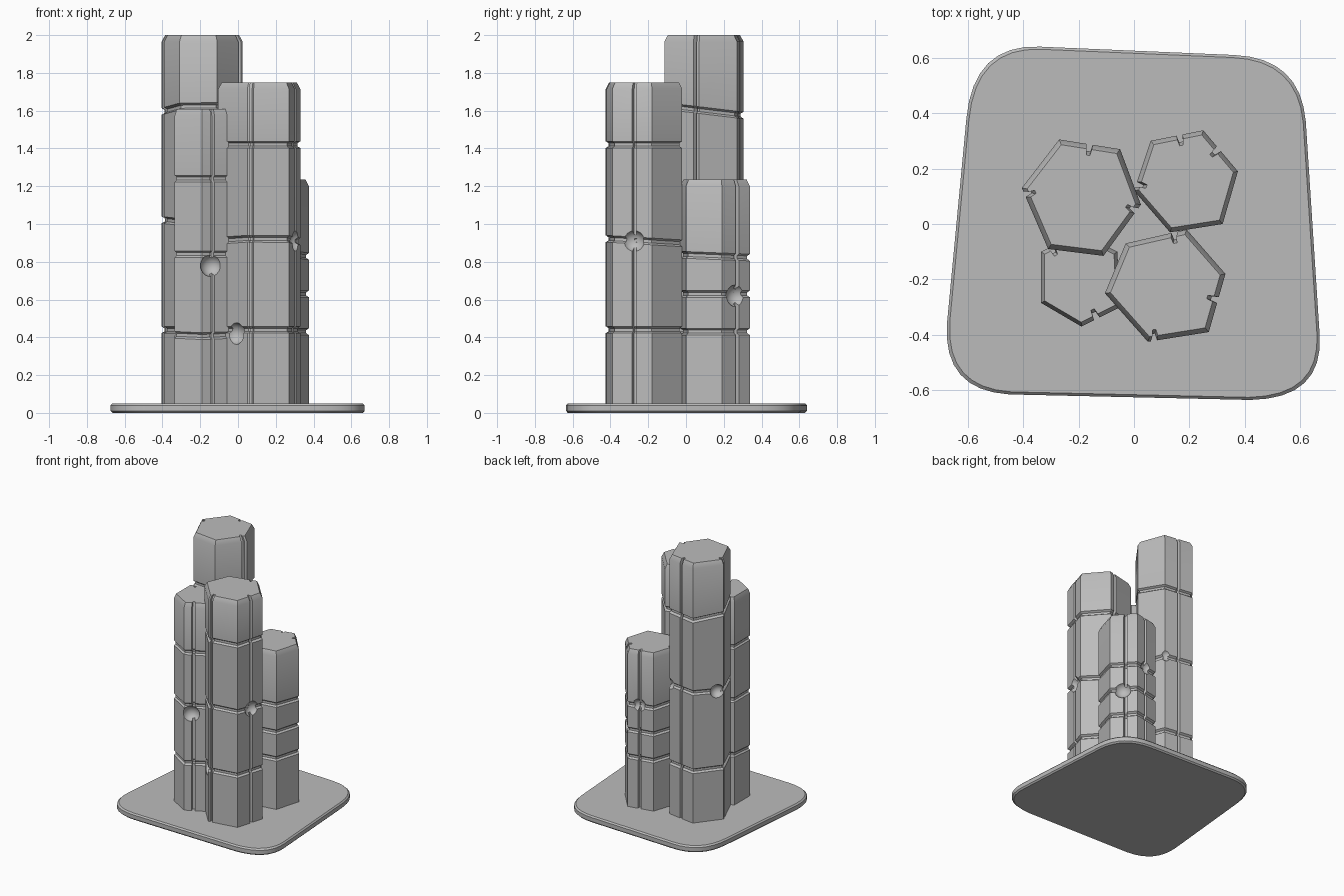
import bpy, bmesh
from mathutils import Vector

if "Cube" in bpy.data.objects:
    bpy.data.objects.remove(bpy.data.objects["Cube"])

stone = bpy.data.materials.new("grey_stone")
stone.diffuse_color = (0.5, 0.5, 0.5, 1)
stone.use_nodes = True
stone.node_tree.nodes["Principled BSDF"].inputs["Base Color"].default_value = stone.diffuse_color


def loft(name, rings):
    """Closed solid through a stack of equal-length point rings."""
    bm = bmesh.new()
    rows = [[bm.verts.new(p) for p in ring] for ring in rings]
    n = len(rows[0])
    for lo, hi in zip(rows, rows[1:]):
        for i in range(n):
            j = (i + 1) % n
            bm.faces.new((lo[i], lo[j], hi[j], hi[i]))
    bm.faces.new(rows[0][::-1])
    bm.faces.new(rows[-1])
    bmesh.ops.recalc_face_normals(bm, faces=bm.faces)
    me = bpy.data.meshes.new(name)
    bm.to_mesh(me)
    bm.free()
    me.materials.append(stone)
    ob = bpy.data.objects.new(name, me)
    bpy.context.collection.objects.link(ob)
    return ob


def activate(ob):
    bpy.ops.object.select_all(action='DESELECT')
    ob.select_set(True)
    bpy.context.view_layer.objects.active = ob


def cracked_outline(corners, cracks, width=0.022, depth=0.025):
    """Polygon with a narrow vertical crack at fraction t of given edges."""
    pts = []
    for i, c in enumerate(corners):
        a, b = Vector(c), Vector(corners[(i + 1) % len(corners)])
        pts.append(a)
        d = (b - a).normalized()
        inward = Vector((-d.y, d.x)) * depth
        for edge, t in cracks:
            if edge == i:
                m = a.lerp(b, t)
                l, r = m - d * width / 2, m + d * width / 2
                pts += [l, l + d * 0.004 + inward, r - d * 0.004 + inward, r]
    return pts


def column(name, height, corners, cracks, seams, chips):
    outline = cracked_outline(corners, cracks)
    centre = sum((Vector(c) for c in corners), Vector((0, 0))) / len(corners)
    levels = [(0.03, 1, 0)]
    for k, (z, tilt) in enumerate(sorted(seams)):
        # groove between stacked blocks
        levels += [(z - 0.018, 1, tilt), (z - 0.008, 0.925, tilt),
                   (z + 0.008, 0.925, tilt), (z + 0.018, 1, tilt)]
    # chamfered top
    levels += [(height - 0.035, 1, 0), (height, 0.91, 0)]
    rings = []
    for z, s, tilt in levels:
        ring = []
        for p in outline:
            q = centre + (p - centre) * s
            ring.append((q.x, q.y, z + tilt * (q.y - centre.y)))
        rings.append(ring)
    ob = loft(name, rings)
    # rounded chips where cracks meet
    for x, y, z, r in chips:
        bpy.ops.mesh.primitive_ico_sphere_add(subdivisions=3, radius=r, location=(x, y, z))
        cutter = bpy.context.object
        cutter.hide_render = True
        activate(ob)
        mod = ob.modifiers.new("chip", 'BOOLEAN')
        mod.operation = 'DIFFERENCE'
        mod.solver = 'EXACT'
        mod.object = cutter
        bpy.ops.object.modifier_apply(modifier=mod.name)
        bpy.data.objects.remove(cutter)
    activate(ob)
    bpy.ops.object.shade_smooth_by_angle(angle=0.5)


# tallest column, back left
column("tall_column", 2.0,
       [(0.025, 0.07), (-0.05, 0.27), (-0.27, 0.305), (-0.405, 0.13), (-0.31, -0.09), (-0.11, -0.115)],
       [(1, 0.5), (3, 0.1), (5, 0.88)],
       [(0.44, 0.0), (1.02, 0.05), (1.6, -0.12)],
       [(-0.38, 0.17, 1.02, 0.05), (-0.05, 0.29, 1.03, 0.045)])

# shortest column, back right
column("short_column", 1.235,
       [(0.375, 0.19), (0.25, 0.338), (0.06, 0.30), (0.0, 0.12), (0.13, -0.03), (0.32, 0.0)],
       [(0, 0.55), (1, 0.45), (2, 0.88)],
       [(0.43, 0.0), (0.63, 0.0), (0.83, -0.04)],
       [(0.33, 0.27, 0.62, 0.06), (0.16, 0.34, 0.83, 0.05)])

# front column
column("front_column", 1.75,
       [(0.33, -0.18), (0.19, -0.02), (-0.03, -0.07), (-0.105, -0.25), (0.05, -0.425), (0.27, -0.39)],
       [(1, 0.2), (4, 0.1), (5, 0.55)],
       [(0.44, 0.0), (0.91, -0.06), (1.42, 0.0)],
       [(0.325, -0.28, 0.91, 0.06), (-0.02, -0.37, 0.42, 0.06)])

# left front column
column("left_column", 1.61,
       [(-0.05, -0.30), (-0.06, -0.1), (-0.2, -0.03), (-0.335, -0.10), (-0.335, -0.285), (-0.19, -0.37)],
       [(2, 0.75), (5, 0.4)],
       [(0.42, 0.08), (0.84, 0.0), (1.24, 0.0)],
       [(-0.14, -0.36, 0.78, 0.06)])

# rounded base plate: each corner is a curve from start to end round a control point
corner_curves = [((0.67, -0.4), (0.685, -0.63), (0.42, -0.635)),
                 ((-0.45, -0.615), (-0.69, -0.6), (-0.675, -0.36)),
                 ((-0.605, 0.38), (-0.58, 0.65), (-0.34, 0.64)),
                 ((0.36, 0.61), (0.6, 0.6), (0.62, 0.37))]
plate = []
for a, c, b in corner_curves:
    for k in range(9):
        t = k / 8
        plate.append(Vector(a) * (1 - t) ** 2 + Vector(c) * 2 * t * (1 - t) + Vector(b) * t * t)
base = loft("base_plate", [[(p.x * s, p.y * s, z) for p in plate]
                           for z, s in ((0, 0.985), (0.01, 1), (0.04, 1), (0.05, 0.985))])
activate(base)
bpy.ops.object.shade_smooth_by_angle(angle=0.5)
